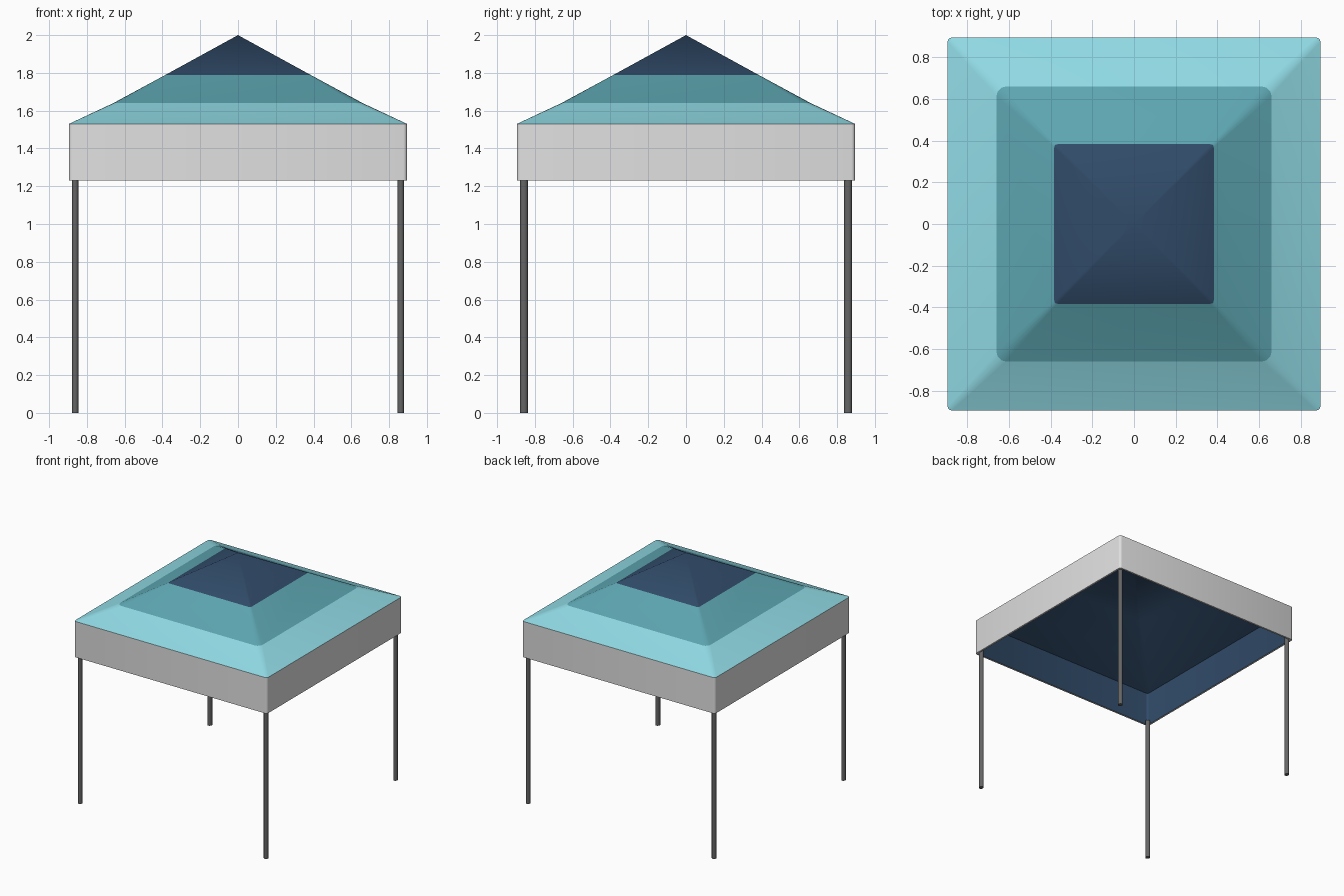
import bpy, bmesh, math

if "Cube" in bpy.data.objects:
    bpy.data.objects.remove(bpy.data.objects["Cube"])


def material(name, color):
    m = bpy.data.materials.new(name)
    m.diffuse_color = (*color, 1)
    m.use_nodes = True
    m.node_tree.nodes["Principled BSDF"].inputs["Base Color"].default_value = m.diffuse_color
    return m


NAVY = material("navy fabric", (0.03, 0.07, 0.14))
TEAL = material("teal fabric", (0.11, 0.38, 0.44))
AQUA = material("light aqua fabric", (0.28, 0.70, 0.78))
WHITE = material("white fabric", (0.75, 0.75, 0.75))
METAL = material("grey metal", (0.13, 0.13, 0.13))


def finish(bm, name, mats, angle):
    bmesh.ops.recalc_face_normals(bm, faces=bm.faces)
    mesh = bpy.data.meshes.new(name)
    bm.to_mesh(mesh)
    bm.free()
    for m in mats:
        mesh.materials.append(m)
    obj = bpy.data.objects.new(name, mesh)
    bpy.context.collection.objects.link(obj)
    bpy.ops.object.select_all(action='DESELECT')
    obj.select_set(True)
    bpy.context.view_layer.objects.active = obj
    bpy.ops.object.shade_smooth_by_angle(angle=math.radians(angle))
    return obj


def square_ring(bm, half, z, r):
    """Square loop with rounded corners."""
    verts = []
    for k in range(4):
        cx = (half - r) * (1 if k in (0, 3) else -1)
        cy = (half - r) * (1 if k in (0, 1) else -1)
        for s in range(4):
            a = math.radians(k * 90 + s * 30)
            verts.append(bm.verts.new((cx + r * math.cos(a), cy + r * math.sin(a), z)))
    return verts


# Canopy: outer valance and roof bands, then the navy lining inside
# (half width, height, corner radius)
outer = [(0.895, 1.23, 0.02), (0.895, 1.53, 0.02), (0.66, 1.64, 0.045), (0.383, 1.79, 0.015)]
inner = [(0.88, 1.23, 0.02), (0.88, 1.515, 0.02), (0.655, 1.62, 0.045), (0.38, 1.77, 0.015)]
bm = bmesh.new()


def sheet(profile, apex, slots):
    rings = [square_ring(bm, *p) for p in profile]
    n = len(rings[0])
    for a, b, slot in zip(rings, rings[1:], slots):
        for i in range(n):
            j = (i + 1) % n
            bm.faces.new((a[i], a[j], b[j], b[i])).material_index = slot
    top = bm.verts.new((0, 0, apex))
    for i in range(n):
        bm.faces.new((rings[-1][i], rings[-1][(i + 1) % n], top)).material_index = 0
    return rings[0]


lo = sheet(outer, 2.0, (3, 2, 1))
li = sheet(inner, 1.98, (0, 0, 0))
for i in range(len(lo)):
    j = (i + 1) % len(lo)
    bm.faces.new((lo[i], lo[j], li[j], li[i])).material_index = 3
finish(bm, "canopy", [NAVY, TEAL, AQUA, WHITE], 35)

# Four slim legs
for sx, side in ((-1, "left"), (1, "right")):
    for sy, end in ((-1, "front"), (1, "back")):
        bm = bmesh.new()
        bmesh.ops.create_cone(bm, cap_ends=True, segments=12, radius1=1, radius2=1, depth=1.25)
        for v in bm.verts:
            v.co = (v.co.x * 0.018 + sx * 0.862, v.co.y * 0.021 + sy * 0.858, v.co.z + 0.625)
        finish(bm, f"{end}_{side}_leg", [METAL], 40)
